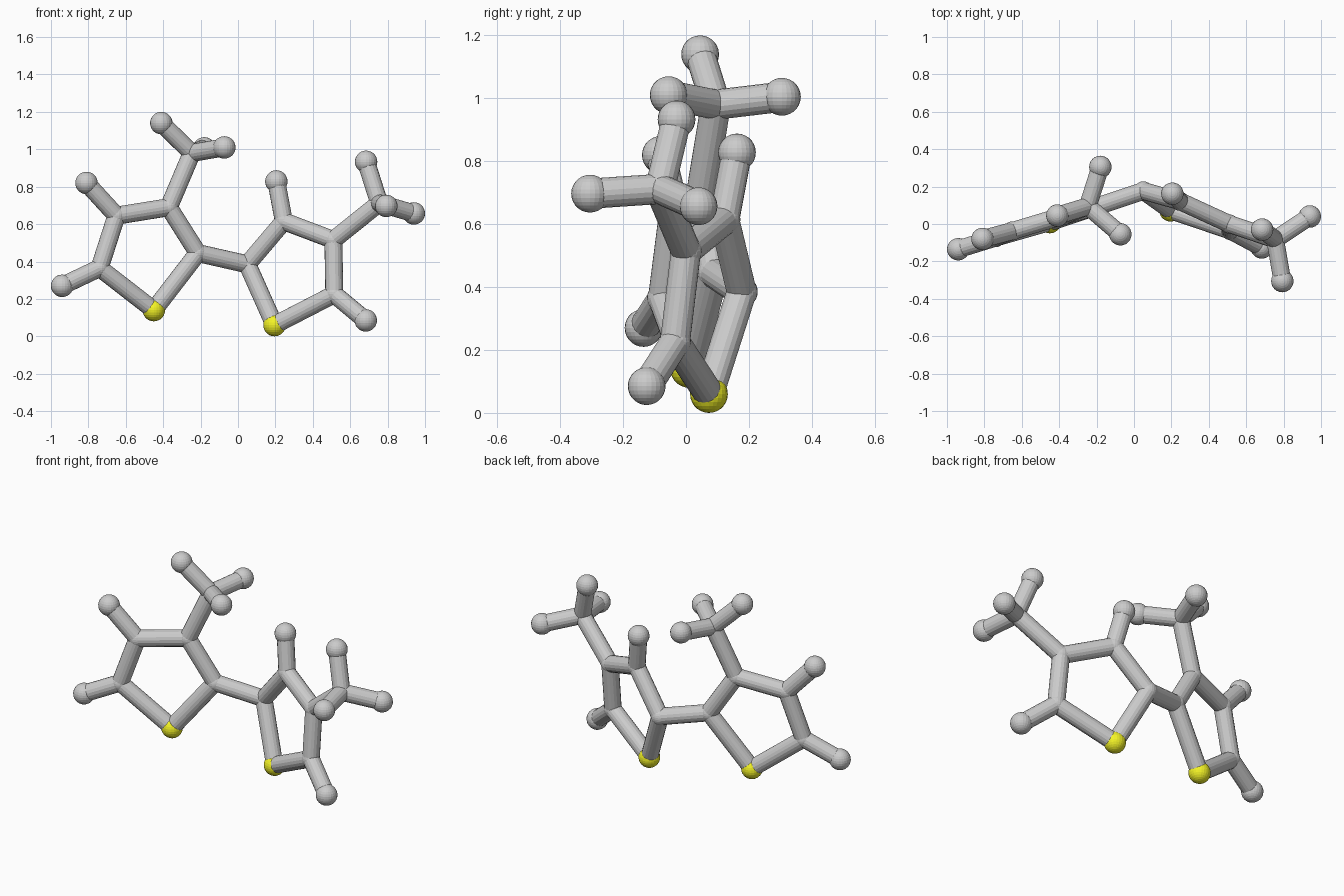
import bpy
from mathutils import Vector

if "Cube" in bpy.data.objects:
    bpy.data.objects.remove(bpy.data.objects["Cube"])

BALL_R, JOINT_R, ROD_R = 0.06, 0.051, 0.048

# Atom centres: c = carbon joint, m = methyl carbon, s = sulfur, h = hydrogen
ATOMS = {
    # left ring
    "s1": (-0.45, 0.01, 0.14), "c1": (-0.215, 0.088, 0.445), "c2": (-0.37, 0.047, 0.69),
    "c3": (-0.65, -0.037, 0.645), "c4": (-0.74, -0.073, 0.365),
    "h1": (-0.81, -0.08, 0.82), "h2": (-0.94, -0.135, 0.27),
    "m1": (-0.247, 0.095, 0.98), "h3": (-0.41, 0.045, 1.14),
    "h4": (-0.073, -0.055, 1.01), "h5": (-0.18, 0.305, 1.005),
    # right ring
    "s2": (0.195, 0.073, 0.06), "c5": (0.05, 0.177, 0.385), "c6": (0.245, 0.122, 0.615),
    "c7": (0.51, 0.0, 0.515), "c8": (0.515, -0.035, 0.225),
    "h6": (0.205, 0.162, 0.828), "h7": (0.683, -0.125, 0.085),
    "m2": (0.755, -0.083, 0.712), "h8": (0.685, -0.03, 0.933),
    "h9": (0.793, -0.305, 0.697), "h10": (0.94, 0.04, 0.657),
}

# Bonded chains, each consecutive pair gets a rod
CHAINS = [
    "s1 c1 c2 c3 c4 s1", "s2 c5 c6 c7 c8 s2",   # rings
    "c1 c5",                                    # link between rings
    "c3 h1", "c4 h2", "c6 h6", "c8 h7",         # ring hydrogens
    "c2 m1 h3", "m1 h4", "m1 h5",               # left methyl
    "c7 m2 h8", "m2 h9", "m2 h10",              # right methyl
]

NAMES = {"c": "carbon_joint", "m": "methyl_joint", "s": "sulfur_ball", "h": "hydrogen_ball"}

yellow = bpy.data.materials.new("sulfur_yellow")
yellow.diffuse_color = (0.9, 0.9, 0.02, 1)
yellow.use_nodes = True
yellow.node_tree.nodes["Principled BSDF"].inputs["Base Color"].default_value = yellow.diffuse_color


def ball(key, pos):
    r = JOINT_R if key[0] in "cm" else BALL_R
    bpy.ops.mesh.primitive_uv_sphere_add(segments=24, ring_count=14, radius=r, location=pos)
    ob = bpy.context.object
    ob.name = f"{NAMES[key[0]]}_{key[1:]}"
    if key[0] == "s":
        ob.data.materials.append(yellow)


def rod(a, b):
    p, q = Vector(ATOMS[a]), Vector(ATOMS[b])
    d = q - p
    bpy.ops.mesh.primitive_cylinder_add(vertices=18, radius=ROD_R, depth=d.length,
                                        location=(p + q) / 2)
    ob = bpy.context.object
    ob.name = f"bond_{a}_{b}"
    ob.rotation_euler = d.to_track_quat('Z', 'Y').to_euler()


# Balls and joints
for key, pos in ATOMS.items():
    ball(key, pos)

# Bond rods
for chain in CHAINS:
    keys = chain.split()
    for a, b in zip(keys, keys[1:]):
        rod(a, b)
